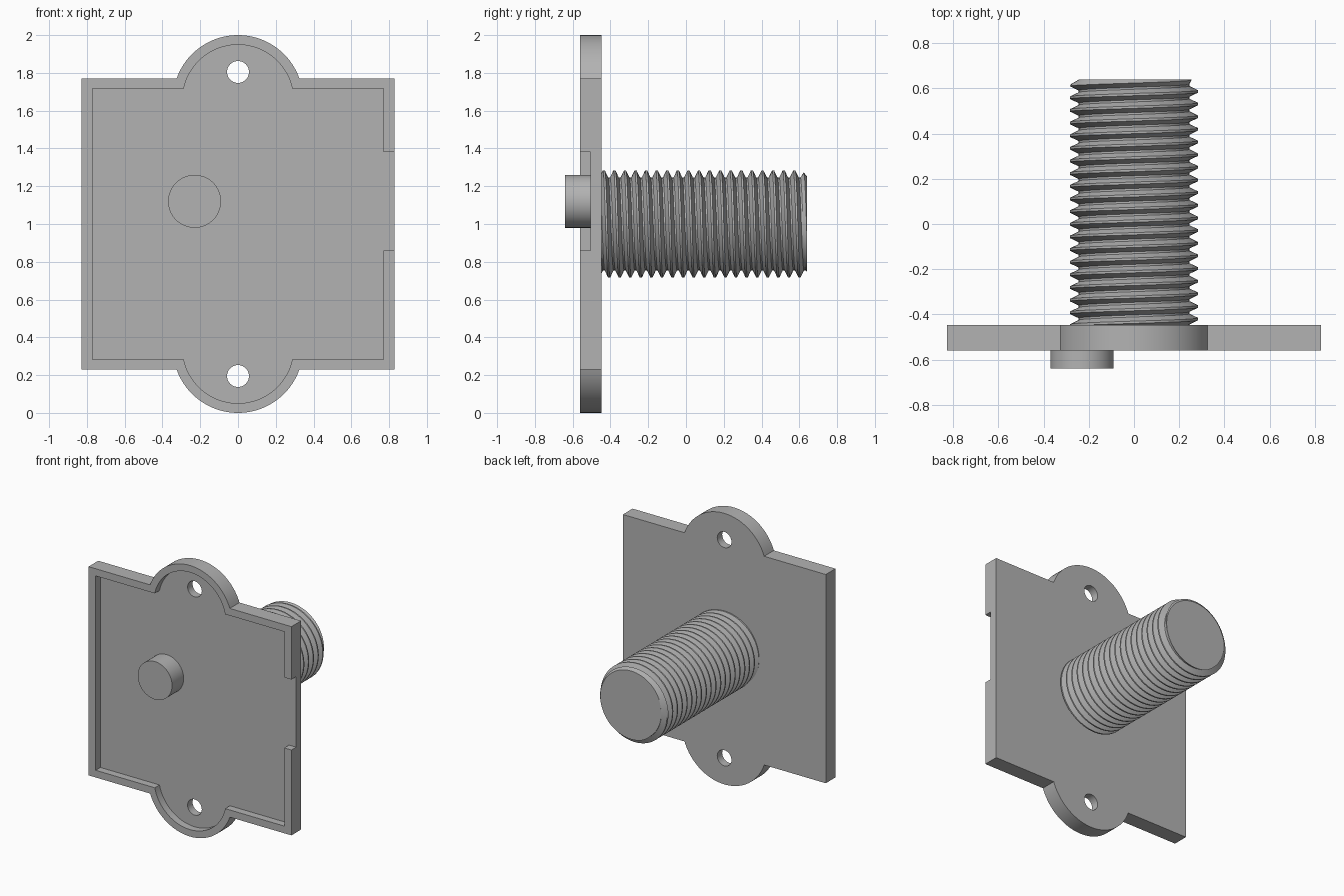
import bpy
import bmesh
from math import pi, sin, cos, acos, asin, radians
from mathutils import Matrix

if "Cube" in bpy.data.objects:
    bpy.data.objects.remove(bpy.data.objects["Cube"], do_unlink=True)

grey = bpy.data.materials.new("plain grey")
grey.use_nodes = True
COLOUR = (0.45, 0.45, 0.45, 1)
grey.diffuse_color = COLOUR
grey.node_tree.nodes["Principled BSDF"].inputs["Base Color"].default_value = COLOUR

FRONT, FLOOR, BACK = -0.56, -0.505, -0.447   # plate depths along y


def finish(name, bm):
    bmesh.ops.recalc_face_normals(bm, faces=bm.faces)
    mesh = bpy.data.meshes.new(name)
    bm.to_mesh(mesh)
    bm.free()
    mesh.materials.append(grey)
    obj = bpy.data.objects.new(name, mesh)
    bpy.context.collection.objects.link(obj)
    return obj


def smooth(obj):
    bpy.ops.object.select_all(action='DESELECT')
    obj.select_set(True)
    bpy.context.view_layer.objects.active = obj
    bpy.ops.object.shade_smooth_by_angle(angle=radians(25))


def prism(name, outline, y0, y1):
    """Extrude an (x, z) outline along y."""
    bm = bmesh.new()
    face = bm.faces.new([bm.verts.new((x, y0, z)) for x, z in outline])
    new = bmesh.ops.extrude_face_region(bm, geom=[face])["geom"]
    bmesh.ops.translate(bm, vec=(0, y1 - y0, 0),
                        verts=[v for v in new if isinstance(v, bmesh.types.BMVert)])
    return finish(name, bm)


def cylinder(name, x, z, radius, y0, y1, sides=64):
    ring = [(x + radius * cos(2 * pi * i / sides), z + radius * sin(2 * pi * i / sides))
            for i in range(sides)]
    return prism(name, ring, y0, y1)


def plate_outline(half_w, half_h, radius, steps=40):
    """Rectangle with a round lobe at the top and the bottom, centred on z = 1."""
    centre = 0.655
    start = asin((half_h - centre) / radius)
    arc = [start + (pi - 2 * start) * i / steps for i in range(steps + 1)]
    top = [(half_w, half_h)]
    top += [(radius * cos(a), centre + radius * sin(a)) for a in arc]
    top += [(-half_w, half_h)]
    return [(x, 1 + z) for x, z in top] + [(-x, 1 - z) for x, z in top]


def cut(target, cutter):
    mod = target.modifiers.new("cut", 'BOOLEAN')
    mod.operation = 'DIFFERENCE'
    mod.solver = 'EXACT'
    mod.object = cutter
    bpy.context.view_layer.objects.active = target
    bpy.ops.object.modifier_apply(modifier=mod.name)
    bpy.data.objects.remove(cutter, do_unlink=True)


# Mounting plate: raised rim, side notch and two screw holes
plate = prism("mounting_plate", plate_outline(0.828, 0.77, 0.345), FRONT, BACK)
cut(plate, prism("recess_cutter", plate_outline(0.77, 0.717, 0.294), FRONT - 0.1, FLOOR))
notch = [(0.74, 0.86), (0.9, 0.86), (0.9, 1.38), (0.74, 1.38)]
cut(plate, prism("notch_cutter", notch, FRONT - 0.1, FLOOR))
for side in (-1, 1):
    cut(plate, cylinder("hole_cutter", 0, 1 + side * 0.805, 0.058, -0.8, -0.2, 40))
smooth(plate)

# Round peg on the front
peg = cylinder("front_peg", -0.23, 1.12, 0.14, -0.64, FLOOR - 0.0 + 0.01)
smooth(peg)

# Threaded shaft: a helical grid, trimmed flat at both ends
PITCH, CREST, ROOT = 0.056, 0.284, 0.245
Y0, Y1, TIP = -0.47, 0.64, 0.252
SIDES, TURNS = 72, 22
PROFILE = [(-0.5, ROOT), (-0.42, ROOT), (-0.09, CREST), (0.09, CREST), (0.42, ROOT)]


def thread_radius(phase):
    """Radius at a distance from the crest, counted in pitches."""
    d = abs((phase + 0.5) % 1 - 0.5)
    t = min(max((d - 0.09) / 0.33, 0), 1)
    return CREST + (ROOT - CREST) * t


bm = bmesh.new()
grid = []
for j in range(SIDES + 1):
    turn = j / SIDES
    a = 2 * pi * turn
    column = []
    for k in range(-1, TURNS):
        for offset, _ in PROFILE:
            y = -0.491 + (k + offset + turn) * PITCH
            y = min(max(y, Y0), Y1)
            r = thread_radius((y + 0.491) / PITCH - turn)
            r = min(r, TIP + (Y1 - y) * 1.3)
            column.append(bm.verts.new((r * sin(a), y, 1 + r * cos(a))))
    grid.append(column)
for left, right in zip(grid, grid[1:]):
    for i in range(len(left) - 1):
        bm.faces.new((left[i], right[i], right[i + 1], left[i + 1]))
bmesh.ops.remove_doubles(bm, verts=bm.verts, dist=0.0001)
bmesh.ops.holes_fill(bm, edges=[e for e in bm.edges if e.is_boundary], sides=0)
shaft = finish("threaded_shaft", bm)
smooth(shaft)
